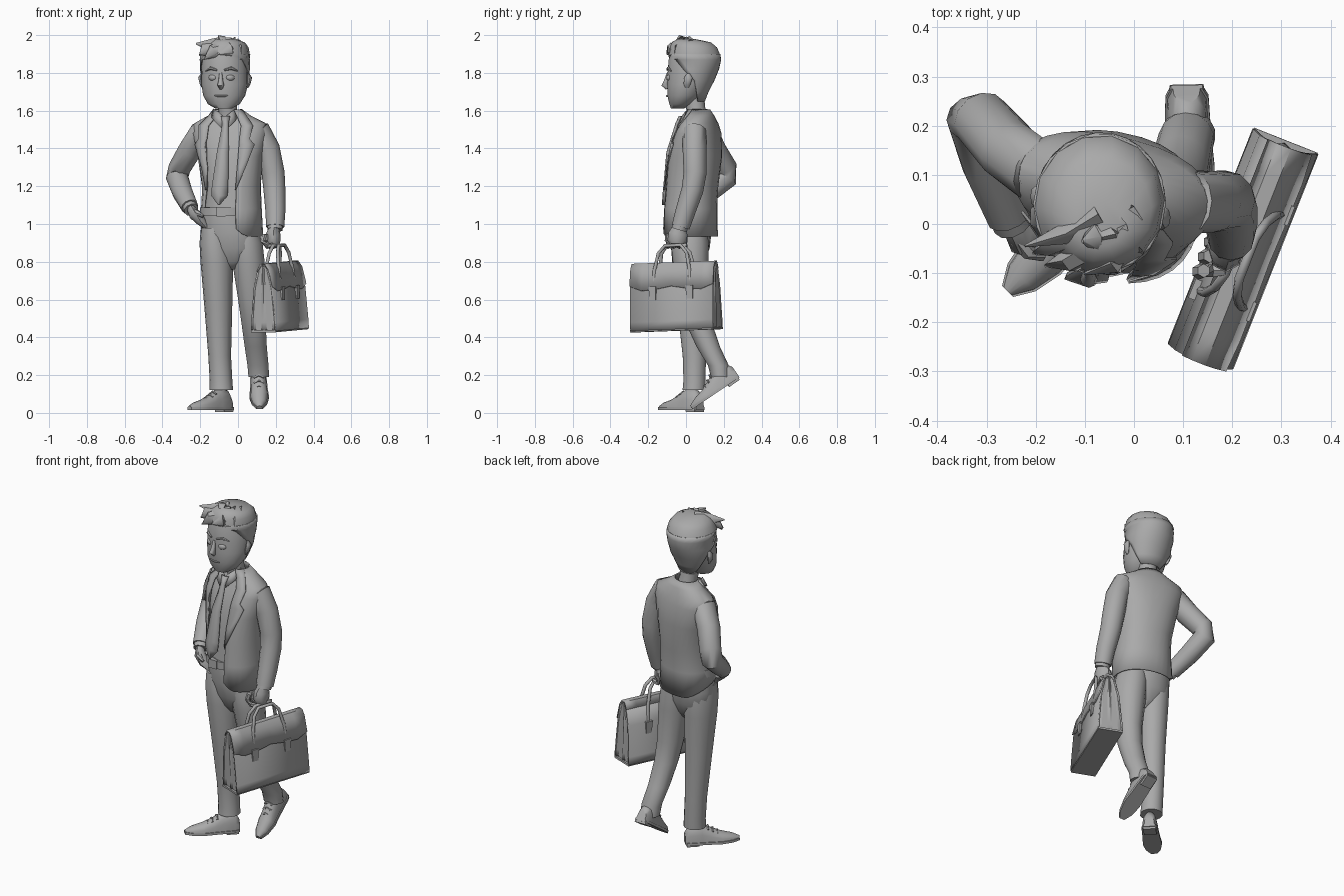
import bpy, bmesh, math
from mathutils import Vector, Matrix

GREY = bpy.data.materials.new("clay_grey")
GREY.diffuse_color = (0.4, 0.4, 0.4, 1)
PI, TAU = math.pi, math.tau


def grid(name, rows, closed=True, caps=True, thick=0.0, mat=None, angle=50):
    """Skin rows of points into a surface."""
    bm = bmesh.new()
    vs = [[bm.verts.new(p) for p in r] for r in rows]
    n = len(rows[0])
    for a, b in zip(vs, vs[1:]):
        for i in range(n if closed else n - 1):
            j = (i + 1) % n
            bm.faces.new((a[i], a[j], b[j], b[i]))
    if closed and caps:
        bm.faces.new(vs[0])
        bm.faces.new(vs[-1])
    bmesh.ops.recalc_face_normals(bm, faces=bm.faces)
    me = bpy.data.meshes.new(name)
    bm.to_mesh(me)
    bm.free()
    ob = bpy.data.objects.new(name, me)
    bpy.context.collection.objects.link(ob)
    me.materials.append(GREY)
    if mat:
        ob.matrix_world = mat
    if thick:
        m = ob.modifiers.new("thickness", 'SOLIDIFY')
        m.thickness, m.offset = thick, 0
    bpy.ops.object.select_all(action='DESELECT')
    bpy.context.view_layer.objects.active = ob
    ob.select_set(True)
    bpy.ops.object.shade_smooth_by_angle(angle=math.radians(angle))
    return ob


def around(ring, a, yaw=0.0, off=0.0):
    """Point on a ring (z, cx, cy, rx, ry, squareness); angle 0 faces the front."""
    z, cx, cy, rx, ry = ring[:5]
    p = ring[5] if len(ring) > 5 else 1
    sn, cs = math.sin(a), math.cos(a)
    x = (rx + off) * math.copysign(abs(sn) ** p, sn)
    y = -(ry + off) * math.copysign(abs(cs) ** p, cs)
    c, s = math.cos(yaw), math.sin(yaw)
    return (cx + x * c - y * s, cy + x * s + y * c, z)


def loft(name, rings, n=14, yaw=0.0, off=0.0):
    return grid(name, [[around(r, TAU * i / n, yaw, off) for i in range(n)] for r in rings])


def at(rings, z):
    """Interpolate a ring at height z."""
    for a, b in zip(rings, rings[1:]):
        lo, hi = min(a[0], b[0]), max(a[0], b[0])
        if lo <= z <= hi:
            t = (z - a[0]) / (b[0] - a[0])
            return tuple(p + (q - p) * t for p, q in zip(a, b))
    return rings[-1]


def tube(name, path, radii, n=8, flat=1.0, mat=None):
    pts = [Vector(p) for p in path]
    rows = []
    for i, p in enumerate(pts):
        d = (pts[min(i + 1, len(pts) - 1)] - pts[max(i - 1, 0)]).normalized()
        ref = Vector((1, 0, 0)) if abs(d.x) < 0.8 else Vector((0, 1, 0))
        u = d.cross(ref).normalized()
        v = d.cross(u)
        r = radii[i] if isinstance(radii, (list, tuple)) else radii
        rows.append([p + r * (u * math.cos(TAU * k / n) + v * flat * math.sin(TAU * k / n)) for k in range(n)])
    return grid(name, rows, mat=mat)


def box(name, c, size, mat, taper=1.0):
    rows = [[(c[0] + sx * size[0] / 2 * t, c[1] + sy * size[1] / 2 * t, c[2] + sz * size[2] / 2)
             for sx, sy in ((-1, -1), (1, -1), (1, 1), (-1, 1))] for sz, t in ((-1, taper), (1, 1))]
    return grid(name, rows, mat=mat)


# Torso: shirt front inside an open jacket
YAW = math.radians(-13)
body = [(0.935, -0.035, 0.024, 0.165, 0.138, 0.9), (1.08, -0.035, 0.025, 0.157, 0.134, 0.9),
        (1.2, -0.035, 0.033, 0.152, 0.132, 0.9), (1.36, -0.04, 0.048, 0.17, 0.135, 0.86),
        (1.48, -0.042, 0.066, 0.2, 0.108, 0.84), (1.53, -0.042, 0.072, 0.192, 0.086, 0.88),
        (1.57, -0.045, 0.074, 0.115, 0.07, 0.95), (1.605, -0.05, 0.068, 0.07, 0.056, 1)]
grid("shirt", [[around(r, -1.4 + 2.8 * i / 14, YAW, -0.012) for i in range(15)] for r in body[1:7]], closed=False)
opening = [(0.3, 1.0), (0.3, 0.9), (0.33, 0.75), (0.38, 0.6), (0.37, 0.5), (0.4, 0.48), (0.5, 0.5), (0.6, 0.6)]
jacket = [[around(r, a0 + (TAU - a0 - a1) * i / 24, YAW) for i in range(25)] for r, (a0, a1) in zip(body, opening)]
# Hem is pushed up over the pocket hand, with a rounded corner on the other side
jacket[0] = [(x, y, z + 0.1 * max(0.0, (i - 17) / 7) + (0.04, 0.012)[i] if i < 2 else z + 0.1 * max(0.0, (i - 17) / 7))
             for i, (x, y, z) in enumerate(jacket[0])]
grid("jacket", jacket, closed=False, thick=0.007)
# Lapels folded along the opening, and shirt collar points
for side, k in (("left", 0), ("right", 1)):
    s = 1 - 2 * k
    rows = []
    for z, w in ((1.18, 0.02), (1.3, 0.28), (1.42, 0.5), (1.45, 0.3), (1.52, 0.36), (1.57, 0.5), (1.605, 0.7)):
        near = min(range(8), key=lambda i: abs(body[i][0] - z))
        e = opening[near][k] - 0.04
        rows.append([around(at(body, z), s * (e + w * f), YAW, 0.007 + 0.005 * f) for f in (0, 0.5, 1)])
    grid(side + "_lapel", rows, closed=False, thick=0.006)
    c = (-0.07, -0.018, 1.565)
    rows = [[(c[0] + s * x, c[1] + y, c[2] + z) for x, y, z in r] for r in
            (((0.0, -0.005, 0.0), (0.015, -0.03, -0.06)), ((0.035, 0.015, 0.03), (0.05, -0.01, -0.025)),
             ((0.06, 0.06, 0.045), (0.07, 0.05, 0.0)))]
    grid(side + "_collar", rows, closed=False, thick=0.006)
# Tie
tie = [(1.57, -0.065, 0.022, -0.028), (1.53, -0.066, 0.015, -0.046), (1.5, -0.068, 0.018, -0.055),
       (1.38, -0.08, 0.03, -0.093), (1.2, -0.095, 0.042, -0.109), (1.15, -0.098, 0.042, -0.114),
       (1.1, -0.1, 0.002, -0.116)]
grid("tie", [[(x - w, y + 0.006, z), (x, y - 0.006, z), (x + w, y, z)] for z, x, w, y in tie],
     closed=False, thick=0.01)
# Belt and buckle
hips = [(1.09, -0.062, 0.02, 0.128, 0.112), (1.04, -0.06, 0.02, 0.134, 0.115), (0.95, -0.048, 0.02, 0.152, 0.112),
        (0.87, -0.04, 0.022, 0.152, 0.1), (0.8, -0.038, 0.022, 0.1, 0.07), (0.76, -0.035, 0.022, 0.03, 0.04)]
loft("trouser_hips", hips, 18, YAW)
loft("belt", [(z, -0.062, 0.02, 0.14, 0.127) for z in (1.043, 1.088)], 20, YAW)
box("buckle", (-0.09, -0.107, 1.066), (0.05, 0.012, 0.05), None)
# Trouser legs
loft("right_trouser_leg", [(0.98, -0.125, 0.02, 0.07, 0.09), (0.9, -0.119, 0.02, 0.084, 0.1),
     (0.8, -0.112, 0.02, 0.086, 0.097), (0.55, -0.104, 0.03, 0.073, 0.077), (0.3, -0.097, 0.044, 0.06, 0.063),
     (0.17, -0.09, 0.045, 0.06, 0.06), (0.12, -0.088, 0.042, 0.062, 0.062)], 14, YAW)
loft("left_trouser_leg", [(0.98, 0.03, 0.02, 0.075, 0.09), (0.9, 0.042, 0.02, 0.09, 0.1), (0.8, 0.055, 0.025, 0.088, 0.095),
     (0.6, 0.072, 0.04, 0.073, 0.077), (0.48, 0.082, 0.066, 0.066, 0.07), (0.35, 0.094, 0.118, 0.06, 0.062),
     (0.25, 0.106, 0.172, 0.057, 0.055), (0.19, 0.11, 0.182, 0.056, 0.05)], 14)


# Shoes: profile along the foot, with sole, heel and laces
def shoe(side, heel, toe, up):
    d = (Vector(toe) - Vector(heel)).normalized()
    x = d.cross(Vector(up)).normalized()
    z = x.cross(d)
    m = Matrix((x, d, z)).transposed().to_4x4()
    m.translation = Vector(heel)
    prof = [(0.0, 0.028, 0.07), (0.025, 0.04, 0.11), (0.09, 0.042, 0.118), (0.14, 0.044, 0.088),
            (0.2, 0.048, 0.06), (0.26, 0.036, 0.044), (0.3, 0.012, 0.026)]
    grid(side + "_shoe", [[(w * math.cos(PI * i / 8), t, 0.012 + (h - 0.012) * math.sin(PI * i / 8) ** 0.8)
                           for i in range(9)] for t, w, h in prof], mat=m)
    grid(side + "_sole", [[(-w - .004, t, .004), (w + .004, t, .004), (w + .004, t, .018), (-w - .004, t, .018)]
                          for t, w, h in prof], mat=m)
    box(side + "_heel", (0, 0.04, 0.002), (0.072, 0.07, 0.02), m, 0.95)
    for i in range(3):
        t, h = 0.125 + 0.026 * i, 0.102 - 0.015 * i
        tube(side + "_lace", [(-0.026, t, h - 0.016), (0, t, h), (0.026, t, h - 0.016)], 0.006, 5, mat=m)


shoe("right", (-0.045, 0.075, 0.012), (-0.258, -0.138, 0.012), (0, 0, 1))
shoe("left", (0.107, 0.285, 0.185), (0.115, 0.03, 0.012), (0, -0.54, 0.84))
# Sleeves, cuffs and hands
tube("right_sleeve", [(-0.13, 0.1, 1.495), (-0.2, 0.108, 1.478), (-0.255, 0.15, 1.39), (-0.31, 0.212, 1.295),
     (-0.322, 0.215, 1.245), (-0.295, 0.12, 1.17), (-0.255, 0.015, 1.09)],
     [0.056, 0.066, 0.064, 0.06, 0.06, 0.055, 0.046], 12)
tube("right_cuff", [(-0.265, 0.04, 1.11), (-0.247, -0.002, 1.075)], 0.04, 10)
tube("right_hand", [(-0.25, 0.0, 1.08), (-0.232, -0.025, 1.05), (-0.2, -0.03, 1.02), (-0.165, -0.02, 0.98)],
     [0.03, 0.042, 0.038, 0.02], 8, 0.7)
tube("right_thumb", [(-0.24, -0.03, 1.07), (-0.215, -0.058, 1.06), (-0.185, -0.068, 1.04)], [0.016, 0.015, 0.009], 6)
tube("left_sleeve", [(0.05, 0.05, 1.5), (0.115, 0.045, 1.486), (0.158, 0.045, 1.4), (0.186, 0.048, 1.27),
     (0.193, 0.034, 1.18), (0.198, -0.002, 1.07), (0.197, -0.028, 0.985)],
     [0.05, 0.064, 0.063, 0.061, 0.058, 0.053, 0.048], 12)
tube("left_cuff", [(0.198, -0.024, 1.01), (0.196, -0.036, 0.97)], 0.042, 10)
tube("left_hand", [(0.195, -0.035, 0.99), (0.187, -0.042, 0.95), (0.187, -0.047, 0.91), (0.195, -0.048, 0.88)],
     [0.032, 0.05, 0.052, 0.03], 8, 0.75)
for i in range(4):
    x, y = 0.152 + 0.012 * i, -0.095 + 0.03 * i
    tube("left_finger", [(x - 0.01, y, 0.945), (x - 0.02, y - 0.002, 0.91), (x + 0.005, y, 0.882), (x + 0.035, y, 0.89)],
         [0.014, 0.016, 0.015, 0.01], 6)

# Neck and head
tube("neck", [(-0.05, 0.065, 1.54), (-0.055, 0.052, 1.61), (-0.06, 0.042, 1.69)], [0.056, 0.05, 0.053], 12)
HY = math.radians(-10)
head = [(1.612, -0.076, -0.045, 0.045, 0.035), (1.635, -0.075, -0.022, 0.085, 0.066), (1.68, -0.073, -0.003, 0.112, 0.096),
        (1.74, -0.07, 0.012, 0.124, 0.112), (1.8, -0.07, 0.028, 0.124, 0.127), (1.87, -0.07, 0.038, 0.122, 0.132),
        (1.93, -0.07, 0.035, 0.1, 0.11)]
loft("head", head, 18, HY)


def face(x, z, out=0.0):
    """Point on the face, x measured from its centre line."""
    r = at(head, z)
    return Vector(around(r, math.asin(x / r[3]), HY, out))


# Facial features
tube("nose", [face(0, 1.8, -0.004), face(0, 1.76, 0.006), face(0, 1.735, 0.014), face(0, 1.718, 0.0)],
     [0.008, 0.012, 0.018, 0.01], 8)
tube("mouth", [face(x, 1.675 + abs(x) * 0.15, 0.001) for x in (-0.035, -0.015, 0.015, 0.035)],
     [0.002, 0.006, 0.006, 0.002], 6)
for side, s in (("left", 1), ("right", -1)):
    grid(side + "_eye", [[face(s * 0.05 + r * 0.022 * math.cos(TAU * i / 10), 1.775 + r * 0.016 * math.sin(TAU * i / 10),
         o) for i in range(10)] for r, o in ((1, -0.002), (0.75, 0.005), (0.2, 0.007))])
    tube(side + "_brow", [face(s * x, z, 0.002) for x, z in ((0.02, 1.815), (0.055, 1.825), (0.085, 1.81))],
         [0.005, 0.009, 0.003], 6)
    e = Vector(around(at(head, 1.76), s * 1.65, HY))
    tube(side + "_ear", [e + Vector((s * a, b, c)) for a, b, c in ((-.004, 0, -.04), (.003, 0, -.02), (.01, .008, .015),
         (.002, .008, .036))], [0.008, 0.018, 0.022, 0.008], 8, 0.5)

# Hair: shell open at the face, closed crown, swept tufts
hair = [(1.65, -0.06, 0.045, 0.066, 0.052, 2.1), (1.7, -0.064, 0.04, 0.1, 0.075, 2.0), (1.76, -0.068, 0.04, 0.125, 0.107, 1.8),
        (1.82, -0.07, 0.042, 0.13, 0.13, 1.3), (1.87, -0.07, 0.045, 0.13, 0.139, 0.95),
        (1.9, -0.07, 0.041, 0.132, 0.14, 0.02), (1.935, -0.066, 0.038, 0.122, 0.128, 0.01),
        (1.962, -0.064, 0.028, 0.1, 0.105, 0.01), (1.98, -0.068, 0.0, 0.05, 0.045, 0.01)]
grid("hair", [[around(r[:5], r[5] + (TAU - 2 * r[5]) * i / 18, HY) for i in range(19)] for r in hair[:6]],
     closed=False, thick=0.006)
loft("hair_crown", [r[:5] for r in hair[5:]], 14, HY)
tufts = [((-0.03, 0.0, 1.95), (-0.08, -0.03, 1.968), (-0.105, -0.035, 1.998)),
         ((-0.07, 0.02, 1.95), (-0.14, -0.02, 1.945), (-0.222, -0.045, 1.955)),
         ((0.0, -0.04, 1.92), (-0.04, -0.08, 1.925), (-0.1, -0.102, 1.9)),
         ((-0.08, -0.04, 1.925), (-0.13, -0.075, 1.915), (-0.18, -0.085, 1.87)),
         ((-0.13, -0.02, 1.93), (-0.175, -0.045, 1.92), (-0.205, -0.06, 1.895)),
         ((0.0, 0.02, 1.94), (-0.05, -0.02, 1.955), (-0.1, -0.035, 1.98))]
for t in tufts:
    tube("hair_tuft", t, [0.045, 0.036, 0.004], 6, 0.7)

# Briefcase, built around its own centre and turned
BAG = Matrix.Translation((0.222, -0.05, 0.437)) @ Matrix.Rotation(math.radians(-21.6), 4, 'Z') \
    @ Matrix.Rotation(math.radians(2), 4, 'X')
half = [(0.064, 0.005), (0.062, 0.05), (0.046, 0.23), (0.022, 0.33), (0.006, 0.348)]
sect = half + [(-x, z) for x, z in reversed(half)]
grid("bag_body", [[(x * k, y, z) for x, z in sect]
                  for y, k in ((-0.225, 1), (-0.22, 0.8), (0.22, 0.8), (0.225, 1))], mat=BAG)
box("bag_base", (0, 0, 0.004), (0.14, 0.474, 0.012), BAG)
for s in (1, -1):
    # side panels, end gusset folds and handles
    grid("bag_panel", [[(s * (x + 0.004), y, z) for y in (-0.235, 0, 0.235)] for x, z in half[:4]],
         closed=False, thick=0.008, mat=BAG)
    grid("bag_gusset", [[(a * x, s * y, z) for a, y in ((-1, .23), (-.5, .215), (0, .228), (.5, .215), (1, .23))]
                        for x, z in half], closed=False, thick=0.006, mat=BAG)
    tube("bag_handle", [(s * 0.05, -0.105, 0.21), (s * 0.038, -0.1, 0.32), (s * 0.024, -0.08, 0.41),
         (s * 0.015, -0.045, 0.45), (s * 0.015, 0.045, 0.45), (s * 0.024, 0.08, 0.41), (s * 0.038, 0.1, 0.32),
         (s * 0.05, 0.105, 0.21)], 0.0095, 8, mat=BAG)
    for y in (-0.105, 0.105):
        box("handle_tab", (s * 0.056, y, 0.2), (0.022, 0.042, 0.07), BAG, 0.8)
# Flap with a scalloped lower edge
edge = [(-0.237, 0.24), (-0.17, 0.215), (-0.09, 0.22), (0, 0.235), (0.09, 0.22), (0.17, 0.215), (0.237, 0.24)]
grid("bag_flap", [[(x, y, z) for y, e in edge] for x, z in ((-0.032, 0.32), (-0.012, 0.357), (0.014, 0.357), (0.034, 0.33))]
     + [[(0.06 - (e - 0.215) * 0.15, y, e) for y, e in edge]], closed=False, thick=0.008, mat=BAG)
